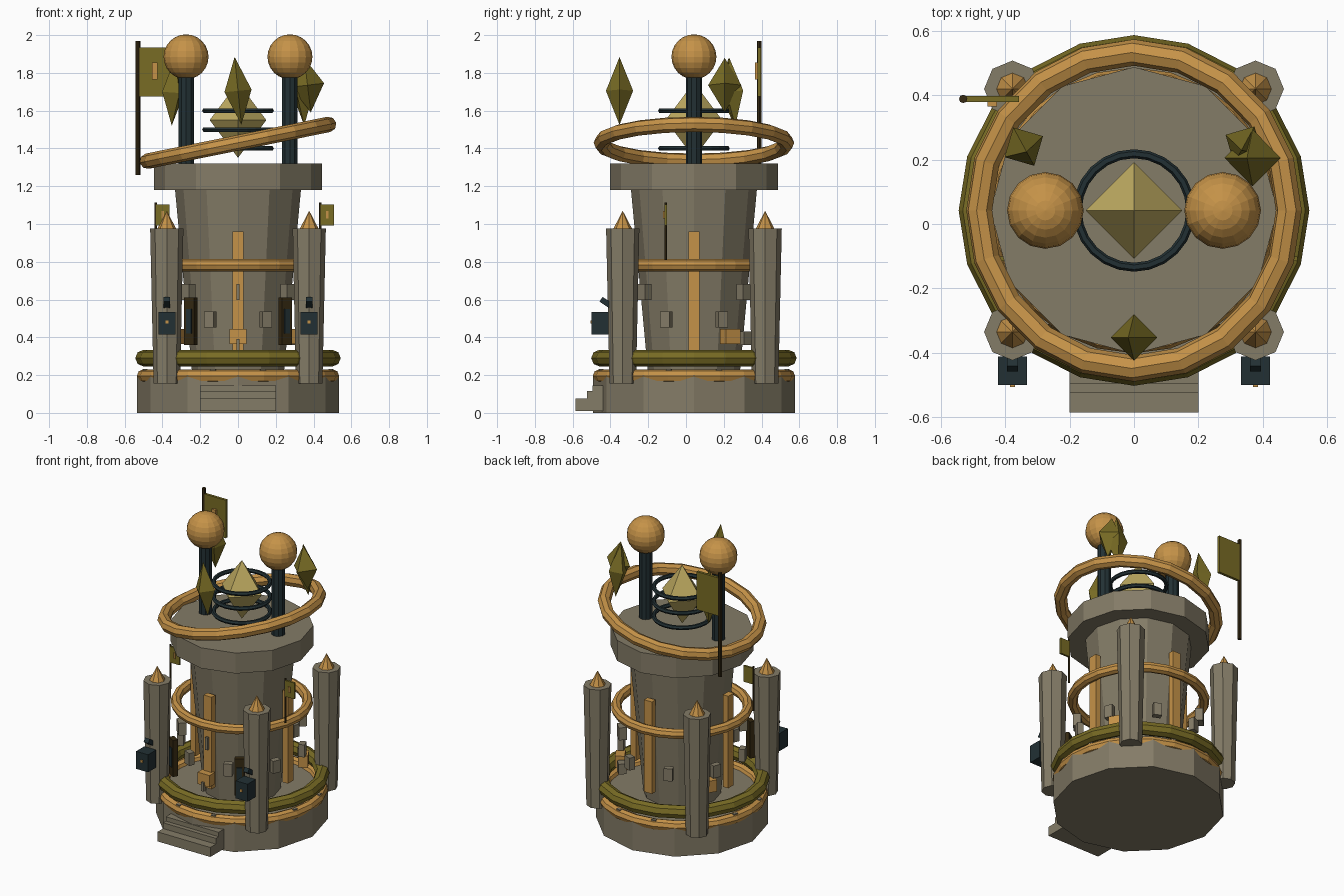
import bpy, bmesh, math
from mathutils import Matrix, Vector

if "Cube" in bpy.data.objects:
    bpy.data.objects.remove(bpy.data.objects["Cube"])

CY = 0.042  # tower axis sits slightly behind the origin because of the steps


def mat(name, c):
    m = bpy.data.materials.new(name)
    m.diffuse_color = (*c, 1)
    m.use_nodes = True
    m.node_tree.nodes["Principled BSDF"].inputs["Base Color"].default_value = m.diffuse_color
    return m


STONE = mat("stone", (0.23, 0.20, 0.135))
COPPER = mat("copper", (0.56, 0.29, 0.065))
OLIVE = mat("olive_brass", (0.19, 0.15, 0.018))
TEAL = mat("dark_teal", (0.016, 0.03, 0.034))
BROWN = mat("dark_brown", (0.035, 0.022, 0.006))
GOLD = mat("pale_gold", (0.52, 0.41, 0.12))


def finish(name, bm, m, loc=(0, 0, 0), rot=(0, 0, 0)):
    bmesh.ops.recalc_face_normals(bm, faces=bm.faces)
    me = bpy.data.meshes.new(name)
    bm.to_mesh(me)
    bm.free()
    me.materials.append(m)
    o = bpy.data.objects.new(name, me)
    o.location, o.rotation_euler = loc, rot
    bpy.context.collection.objects.link(o)
    return o


def cone(name, m, x, y, z0, z1, r0, r1, n=12):
    bm = bmesh.new()
    bmesh.ops.create_cone(bm, cap_ends=True, segments=n, radius1=r0, radius2=r1, depth=z1 - z0)
    return finish(name, bm, m, (x, y, (z0 + z1) / 2))


def box(name, m, c, s, rz=0, rx=0):
    bm = bmesh.new()
    bmesh.ops.create_cube(bm, size=1, matrix=Matrix.Diagonal((*s, 1)))
    return finish(name, bm, m, c, (rx, 0, rz))


def ring(name, m, z, R, r, n=24, k=8, rot=(0, 0, 0)):
    bm = bmesh.new()
    v = [[bm.verts.new(((R + r * math.cos(b)) * math.cos(a), (R + r * math.cos(b)) * math.sin(a), r * math.sin(b)))
          for b in [math.tau * j / k for j in range(k)]] for a in [math.tau * i / n for i in range(n)]]
    for i in range(n):
        for j in range(k):
            a, b = (i + 1) % n, (j + 1) % k
            bm.faces.new((v[i][j], v[a][j], v[a][b], v[i][b]))
    return finish(name, bm, m, (0, CY, z), rot)


def crystal(name, m, c, r, h, rot=(0, 0, 0)):
    bm = bmesh.new()
    eq = [bm.verts.new((r * x, r * y, 0)) for x, y in ((1, 0), (0, 1), (-1, 0), (0, -1))]
    for z in (h, -h):
        p = bm.verts.new((0, 0, z))
        for i in range(4):
            bm.faces.new((eq[i], eq[(i + 1) % 4], p))
    return finish(name, bm, m, c, rot)


def around(name, m, deg, r, z, s):
    # box facing outward; deg 0 = +x
    a = math.radians(deg)
    return box(name, m, (r * math.cos(a), CY + r * math.sin(a), z), s, a + math.pi / 2)


# Base, steps and lower rings
cone("base", STONE, 0, CY, 0, 0.2, 0.535, 0.535)
box("lower_step", STONE, (0, -0.5, 0.043), (0.4, 0.17, 0.065))
box("middle_step", STONE, (0, -0.475, 0.095), (0.4, 0.1, 0.04))
box("upper_step", STONE, (0, -0.465, 0.13), (0.4, 0.06, 0.03))
ring("base_copper_ring", COPPER, 0.195, 0.5, 0.036)
ring("base_brass_ring", OLIVE, 0.29, 0.5, 0.044, 20)
for i in range(12):
    around("base_rivet", STONE, 15 + 30 * i, 0.51, 0.228, (0.03, 0.02, 0.008))

# Tower body, flaring up to the cap
cone("tower_body", STONE, 0, CY, 0.18, 1.2, 0.24, 0.335)
cone("tower_cap", STONE, 0, CY, 1.18, 1.32, 0.445, 0.445)
ring("waist_ring", COPPER, 0.782, 0.41, 0.033)

# Copper straps, stone blocks and small copper boxes around the body
for i in range(4):
    around("strap", COPPER, 90 * i, 0.35, 0.645, (0.06, 0.04, 0.63))
    around("upper_block", STONE, 45 + 90 * i, 0.38, 0.64, (0.075, 0.05, 0.085))
    for d in (-22.5, 22.5):
        around("lower_block", STONE, 90 * i + d, 0.385, 0.495, (0.055, 0.04, 0.085))
for d in (-90, 30, 150):
    around("copper_box", COPPER, d, 0.385, 0.405, (0.09, 0.06, 0.08))
around("side_block", STONE, 45, 0.38, 0.395, (0.06, 0.05, 0.07))
box("front_block", STONE, (0, -0.335, 0.64), (0.018, 0.02, 0.085))
box("front_key", STONE, (0, -0.376, 0.36), (0.018, 0.02, 0.06))

# Corner pillars with pointed tips
for sx in (-1, 1):
    for sy in (-1, 1):
        x, y = sx * 0.377, CY + sy * 0.377
        cone("pillar", STONE, x, y, 0.155, 0.975, 0.07, 0.088, 8)
        cone("pillar_tip", COPPER, x, y, 0.97, 1.07, 0.052, 0.0, 8)

# Lanterns, framed panes, posts with balls, small flags
for s in (-1, 1):
    x = s * 0.377
    box("lantern", TEAL, (x, -0.455, 0.475), (0.09, 0.088, 0.12))
    box("lantern_light", COPPER, (x, -0.501, 0.48), (0.016, 0.008, 0.016))
    box("lantern_hook", TEAL, (x, -0.425, 0.585), (0.035, 0.06, 0.03), 0, -0.6)
    a = s * 0.55
    c = Vector((s * 0.25, -0.34, 0.485))
    box("pane_frame", BROWN, c, (0.06, 0.035, 0.25), a)
    out = Vector((math.sin(a), -math.cos(a), 0))
    box("pane", TEAL, c + out * 0.019, (0.034, 0.008, 0.13), a)

    cone("ball_post", TEAL, s * 0.275, CY, 1.3, 1.83, 0.043, 0.043, 10)
    bm = bmesh.new()
    bmesh.ops.create_uvsphere(bm, u_segments=16, v_segments=12, radius=0.119)
    finish("copper_ball", bm, COPPER, (s * 0.275, CY, 1.885))

    fx = s * 0.435
    cone("small_flag_pole", BROWN, fx, -0.108, 0.81, 1.115, 0.007, 0.007, 6)
    box("small_flag", OLIVE, (fx + 0.037, -0.108, 1.048), (0.07, 0.014, 0.11))
    box("small_flag_badge", COPPER, (fx + 0.037, -0.118, 1.05), (0.014, 0.008, 0.04))

# Large flag
cone("flag_pole", BROWN, -0.53, 0.388, 1.26, 1.97, 0.013, 0.013, 8)
box("flag", OLIVE, (-0.44, 0.388, 1.805), (0.165, 0.018, 0.26))
box("flag_badge", COPPER, (-0.44, 0.372, 1.81), (0.03, 0.016, 0.09))

# Central crystal with coils and the tilted halo
crystal("core_crystal", GOLD, (0, CY, 1.55), 0.15, 0.2)
for z in (1.4, 1.5, 1.6):
    ring("coil_ring", TEAL, z, 0.176, 0.014, 24, 6)
ring("halo_ring", COPPER, 1.43, 0.49, 0.041, 20, 8, (0, -0.2, 0))

# Floating crystals
crystal("front_crystal", OLIVE, (0, -0.352, 1.705), 0.072, 0.18, (0, -0.1, 0))
crystal("left_crystal", OLIVE, (-0.342, 0.24, 1.7), 0.068, 0.18, (0.1, 0, 0.5))
crystal("right_crystal", OLIVE, (0.342, 0.245, 1.7), 0.066, 0.18, (0.1, 0, -0.5))
crystal("large_right_crystal", OLIVE, (0.368, 0.205, 1.735), 0.088, 0.145, (0, -0.12, 0))
